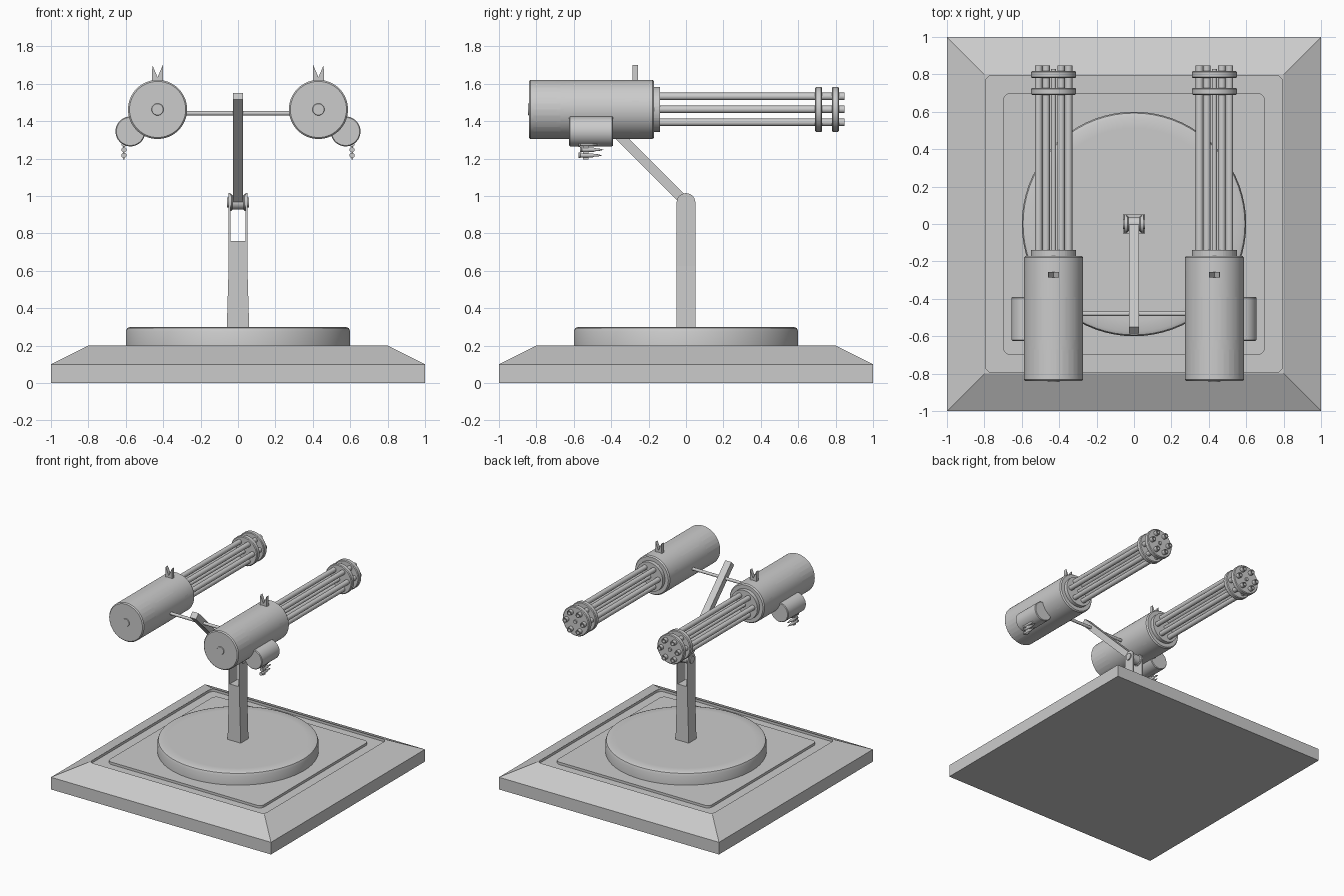
import bpy, bmesh, math
from mathutils import Matrix, Vector

if "Cube" in bpy.data.objects:
    bpy.data.objects.remove(bpy.data.objects["Cube"])

GX, GZ = 0.43, 1.4625      # gun axis
DX, DZ = 0.575, 1.345      # ammo drum axis


def finish(name, bm, mirror=False, smooth=True):
    bmesh.ops.remove_doubles(bm, verts=bm.verts, dist=1e-5)
    bmesh.ops.recalc_face_normals(bm, faces=bm.faces)
    me = bpy.data.meshes.new(name)
    bm.to_mesh(me)
    bm.free()
    ob = bpy.data.objects.new(name, me)
    bpy.context.collection.objects.link(ob)
    if mirror:
        m = ob.modifiers.new("Mirror", 'MIRROR')
        m.use_mirror_merge = False
    if smooth:
        bpy.ops.object.select_all(action='DESELECT')
        ob.select_set(True)
        bpy.context.view_layer.objects.active = ob
        bpy.ops.object.shade_smooth_by_angle(angle=math.radians(30))
    return ob


def loft(bm, rings):
    """Skin closed rings of points, cap both ends; returns faces[ring][segment]."""
    vs = [[bm.verts.new(p) for p in r] for r in rings]
    n = len(vs[0])
    grid = [[bm.faces.new((a[i], a[(i + 1) % n], b[(i + 1) % n], b[i])) for i in range(n)]
            for a, b in zip(vs, vs[1:])]
    bm.faces.new(vs[0])
    bm.faces.new(vs[-1])
    return grid


def lathe(bm, stations, n, axis='Y', c=(0, 0, 0)):
    def pt(r, t, i):
        a = 2 * math.pi * i / n
        u, v = r * math.cos(a), r * math.sin(a)
        p = {'X': (t, u, v), 'Y': (u, t, v), 'Z': (u, v, t)}[axis]
        return Vector(p) + Vector(c)
    return loft(bm, [[pt(r, t, i) for i in range(n)] for r, t in stations])


def recess(bm, faces, move):
    """Push a face region inwards with walls."""
    g = bmesh.ops.extrude_face_region(bm, geom=faces)['geom']
    for v in [v for v in g if isinstance(v, bmesh.types.BMVert)]:
        v.co = move(v.co)


def inward(depth, cx, cz):
    def f(co):
        d = Vector((co.x - cx, 0, co.z - cz))
        return co - d.normalized() * depth
    return f


def shift(v):
    return lambda co: co + Vector(v)


def prism(bm, pts, axis, a, b):
    f = (lambda p, t: (t, p[0], p[1])) if axis == 'X' else (lambda p, t: (p[0], t, p[1]))
    loft(bm, [[f(p, t) for p in pts] for t in (a, b)])


def square_ring(h, r, z):
    pts = []
    for k in range(4):
        for s in range(7):
            a = math.pi / 2 * (k + s / 6)
            sx, sy = ((1, 1), (-1, 1), (-1, -1), (1, -1))[k]
            pts.append((sx * (h - r) + r * math.cos(a), sy * (h - r) + r * math.sin(a), z))
    return pts


# square plinth with a channel around the top plate
bm = bmesh.new()
loft(bm, [square_ring(*s) for s in ((1, 0, 0), (1, 0, .1), (.8, 0, .2), (.795, .04, .2),
                                    (.795, .04, .18), (.7, .04, .18), (.7, .04, .2))])
finish("base_plinth", bm, smooth=False)

# round turntable with slots
bm = bmesh.new()
g = lathe(bm, [(.6, .19), (.6, .275), (.593, .293), (.575, .3), (.515, .3), (.462, .3)], 72, 'Z')
recess(bm, [f for i, f in enumerate(g[4]) if i % 4 < 2], shift((0, 0, -.02)))
finish("turntable", bm)

# post core, fork plates, hinge
bm = bmesh.new()
loft(bm, [[(sx * w, sy * .05, z) for sx, sy in ((1, 1), (-1, 1), (-1, -1), (1, -1))]
          for w, z in ((.06, .29), (.046, .76))])
finish("post_core", bm, smooth=False)

bm = bmesh.new()
arc = [(.05 * math.cos(math.pi * i / 16), .965 + .05 * math.sin(math.pi * i / 16)) for i in range(17)]
prism(bm, [(-.05, .29), (.05, .29)] + arc, 'X', .04, .05)
finish("fork_plate", bm, mirror=True)

bm = bmesh.new()
lathe(bm, [(.028, -.058), (.028, -.05), (.045, -.05), (.045, -.035), (.038, -.03),
           (.038, .03), (.045, .035), (.045, .05), (.028, .05), (.028, .058)], 32, 'X', (0, 0, .965))
finish("hinge_barrel", bm)

# slanted arm and cross bar
bm = bmesh.new()
L = .80
bmesh.ops.create_cube(bm, size=1, matrix=Matrix.Translation((0, -.285, 1.25))
                      @ Matrix.Rotation(math.radians(45), 4, 'X') @ Matrix.Diagonal((.056, .05, L, 1)))
finish("slanted_arm", bm, smooth=False)

bm = bmesh.new()
lathe(bm, [(.012, -.32), (.012, .32)], 20, 'X', (0, -.48, 1.442))
finish("cross_bar", bm)

# gun housing: rear petals, vent bricks, top panels, side slots
bm = bmesh.new()
rows = [(.158, -.815 + .029 * k) for k in range(6)]
g = lathe(bm, [(.03, -.845), (.032, -.84), (.04, -.84), (.138, -.84), (.15, -.84), (.158, -.832)] + rows
          + [(.158, y) for y in (-.62, -.39, -.29, -.25, -.18)] + [(.15, -.17)], 60, 'Y', (GX, 0, GZ))
recess(bm, [f for i, f in enumerate(g[2]) if i % 6 in (1, 2, 3, 4)], shift((0, .015, 0)))
recess(bm, [g[6 + k][i] for k in range(5) for i in range(60) if (i + 2 * (k % 2)) % 4 < 2],
       inward(.01, GX, GZ))
for c in (9, 15, 21):
    recess(bm, [g[12][i] for i in range(c - 2, c + 2)], inward(.012, GX, GZ))
for a, b in ((-9, 3), (27, 39)):
    recess(bm, [g[14][i % 60] for i in range(a, b)], inward(.015, GX, GZ))
finish("gun_housing", bm, mirror=True)

# notched collar in front of the housing
bm = bmesh.new()
g = lathe(bm, [(.12, -.18), (.12, -.14)], 48, 'Y', (GX, 0, GZ))
recess(bm, [f for i, f in enumerate(g[0]) if i % 4 == 0], inward(.015, GX, GZ))
finish("barrel_collar", bm, mirror=True)

# six hollow-ended barrels
bm = bmesh.new()
for k in range(6):
    a = math.pi / 3 * k
    lathe(bm, [(.02, -.16), (.02, .848), (.013, .848), (.013, .82)], 20, 'Y',
          (GX + .08 * math.cos(a), 0, GZ + .08 * math.sin(a)))
lathe(bm, [(.014, -.16), (.014, .83)], 16, 'Y', (GX, 0, GZ))
finish("barrels", bm, mirror=True)

# clamp discs at the muzzle
bm = bmesh.new()
for y in (.69, .78):
    lathe(bm, [(.114, y), (.12, y + .005), (.12, y + .033), (.114, y + .038)], 48, 'Y', (GX, 0, GZ))
finish("muzzle_clamps", bm, mirror=True)

# V sight
bm = bmesh.new()
prism(bm, [(GX + x, z) for x, z in ((-.028, 1.70), (-.03, 1.61), (.03, 1.61),
                                    (.028, 1.70), (0, 1.635))], 'Y', -.285, -.257)
finish("sight", bm, mirror=True, smooth=False)

# ammo drum with petals on both ends
bm = bmesh.new()
g = lathe(bm, [(.02, -.625), (.065, -.625), (.075, -.625), (.08, -.62), (.08, -.395),
               (.075, -.39), (.065, -.39), (.02, -.39)], 60, 'Y', (DX, 0, DZ))
for j, d in ((0, .01), (6, -.01)):
    recess(bm, [f for i, f in enumerate(g[j]) if i % 6 in (1, 2, 3, 4)], shift((0, d, 0)))
finish("ammo_drum", bm, mirror=True)

# hanging ammo belt
bm = bmesh.new()
for k, z in enumerate((1.277, 1.247, 1.217)):
    y = -.575 + .008 * (k % 2)
    lathe(bm, [(.014, y), (.014, y + .008), (.011, y + .012), (.011, y + .075),
               (.007, y + .085), (.006, y + .105), (.001, y + .125)], 16, 'Y', (.61, 0, z))
bmesh.ops.create_cube(bm, size=1, matrix=Matrix.Translation((.61, -.535, 1.245))
                      @ Matrix.Diagonal((.008, .03, .1, 1)))
finish("ammo_belt", bm, mirror=True)
